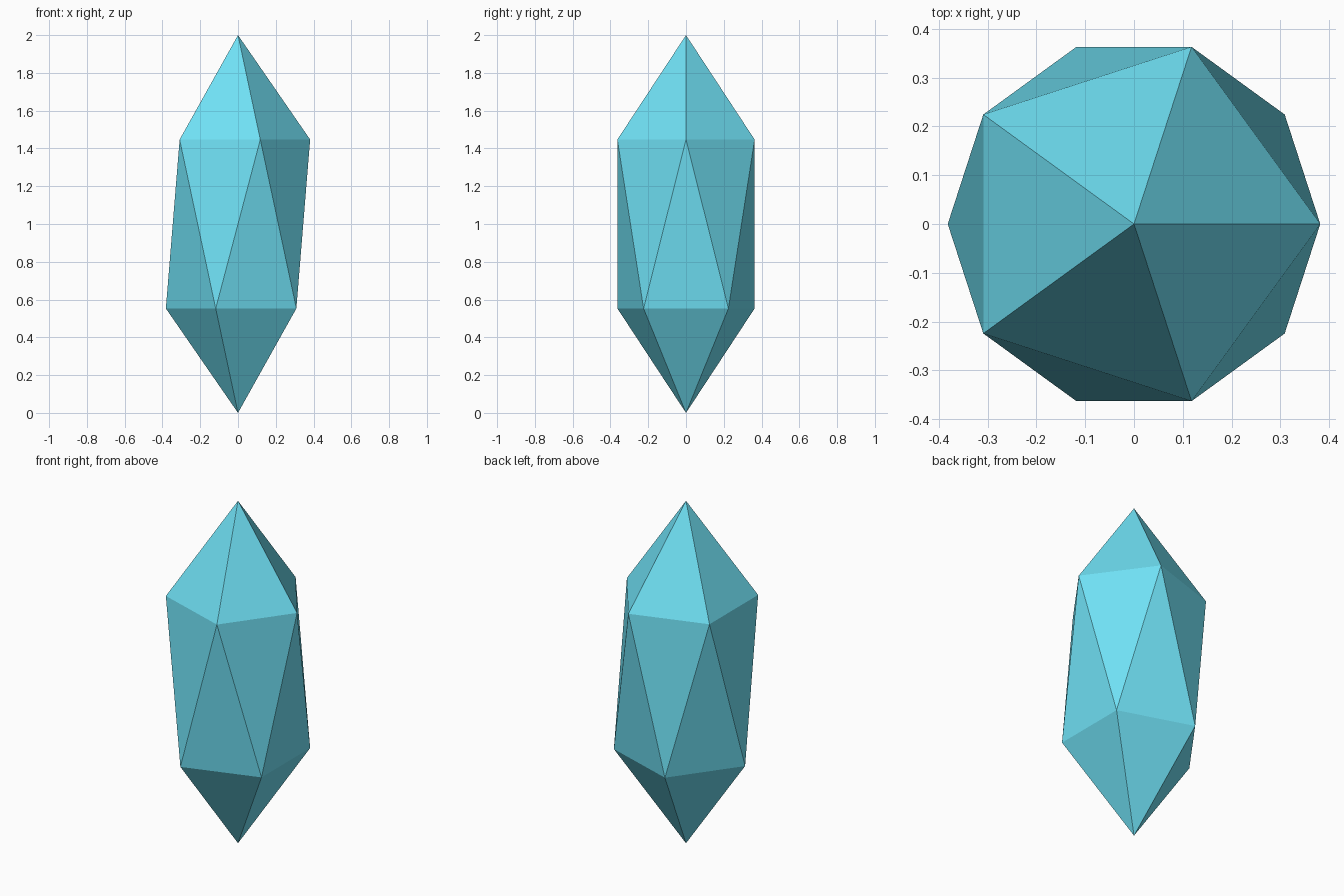
import bpy

if "Cube" in bpy.data.objects:
    bpy.data.objects.remove(bpy.data.objects["Cube"])

# Crystal: a 20-sided icosphere stretched into a tall gem
bpy.ops.mesh.primitive_ico_sphere_add(subdivisions=1, radius=1.0, location=(0, 0, 1))
crystal = bpy.context.object
crystal.name = "crystal"
crystal.scale = (0.427, 0.427, 1.0)
bpy.ops.object.transform_apply(location=True, rotation=False, scale=True)
bpy.ops.object.shade_flat()

# Cyan colour
cyan = bpy.data.materials.new("cyan")
cyan.diffuse_color = (0.16, 0.75, 0.91, 1.0)
cyan.use_nodes = True
cyan.node_tree.nodes["Principled BSDF"].inputs["Base Color"].default_value = cyan.diffuse_color
crystal.data.materials.append(cyan)
